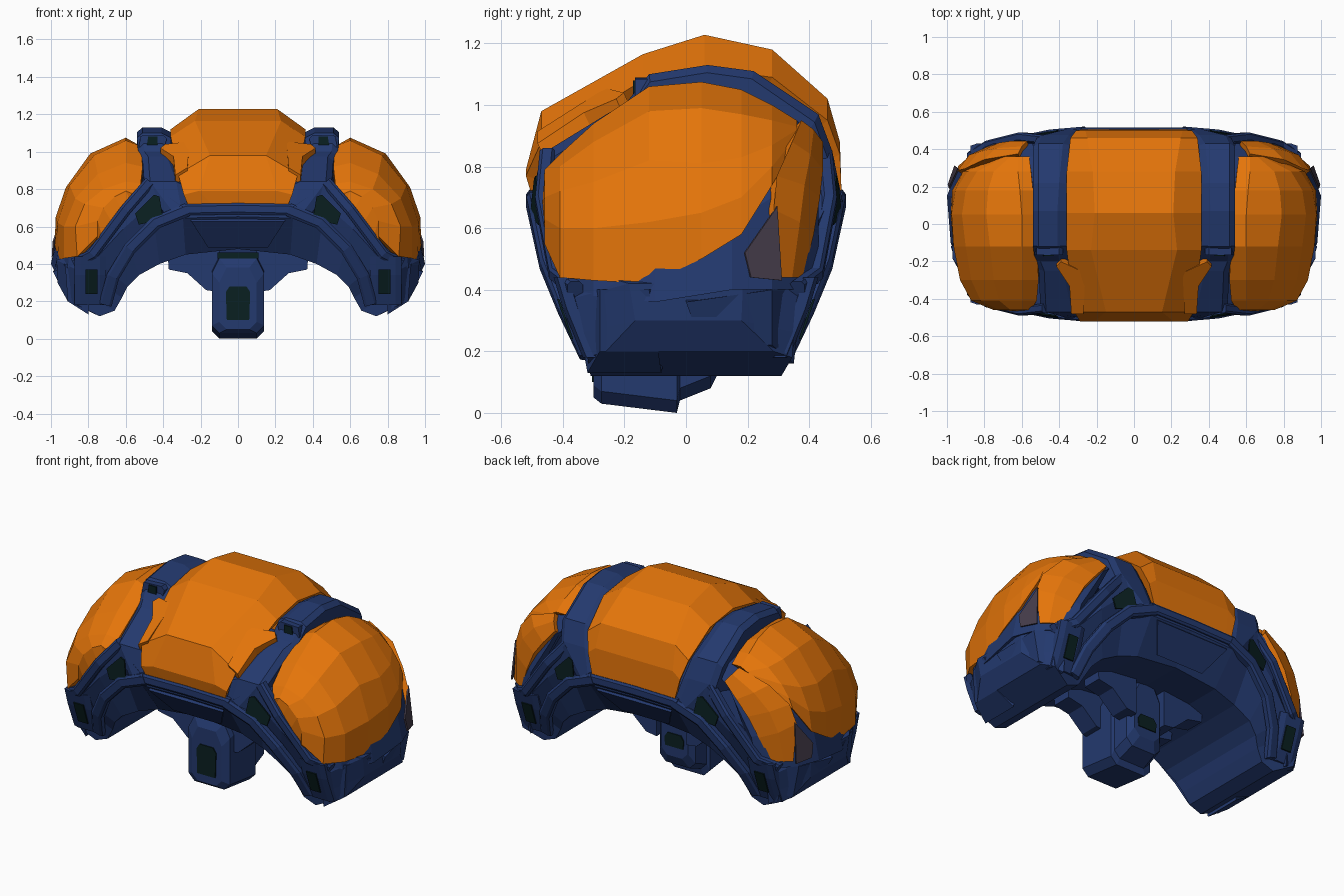
import bpy, bmesh
from mathutils import Vector as V


def mat(name, col):
    m = bpy.data.materials.new(name)
    m.diffuse_color = (*col, 1)
    return m


ORANGE = mat("orange_armor", (0.78, 0.178, 0.003))
BLUE = mat("navy_frame", (0.017, 0.041, 0.158))
GREEN = mat("dark_green_inset", (0.003, 0.014, 0.015))
GREY = mat("dull_grey_panel", (0.06, 0.046, 0.07))


def loft(name, rings, m, mirror=True):
    """Skin closed rings of points, cap both ends, optionally mirror in x."""
    bm = bmesh.new()
    vs = [[bm.verts.new(p) for p in r] for r in rings]
    n = len(rings[0])
    for a, b in zip(vs, vs[1:]):
        for i in range(n):
            j = (i + 1) % n
            bm.faces.new((a[i], a[j], b[j], b[i]))
    bm.faces.new(vs[0])
    bm.faces.new(vs[-1][::-1])
    bmesh.ops.recalc_face_normals(bm, faces=bm.faces)
    me = bpy.data.meshes.new(name)
    bm.to_mesh(me)
    bm.free()
    me.materials.append(m)
    ob = bpy.data.objects.new(name, me)
    bpy.context.collection.objects.link(ob)
    if mirror:
        ob.modifiers.new("mirror", "MIRROR").use_mirror_merge = False
    return ob


def shell(name, rows, m, centre, depth=0.05, mirror=True):
    """Armour plate: rows of outer points thickened towards a centre."""
    c = V(centre)
    rings = []
    for r in rows:
        outer = [V(p) for p in r]
        inner = [p + (c - p).normalized() * depth for p in outer]
        rings.append(outer + inner[::-1])
    return loft(name, rings, m, mirror)


def beam(name, path, a, b, ref=(0, 1, 0), mirror=True, m=BLUE):
    """Chamfered bar along a path: half size a along ref, b across it."""
    pts, ref, rings = [V(p) for p in path], V(ref), []
    for i, p in enumerate(pts):
        t = (pts[min(i + 1, len(pts) - 1)] - pts[max(i - 1, 0)]).normalized()
        s = t.cross(ref).normalized()
        k = 0.6
        prof = ((1, k), (k, 1), (-k, 1), (-1, k), (-1, -k), (-k, -1), (k, -1), (1, -k))
        rings.append([p + ref * a * u + s * b * v for u, v in prof])
    return loft(name, rings, m, mirror)


def plate(name, pts, d, m, mirror=True):
    """Flat polygon given a small thickness along d."""
    d = V(d)
    return loft(name, [[V(p) + d for p in pts], [V(p) - d for p in pts]], m, mirror)


# Saddle-shaped arch body: outer x z, inner x z, front y, back y, inner y, corner chamfer
ARCH = [(0, .71, 0, .48, -.50, .50, .36, 0), (.30, .71, .28, .45, -.50, .50, .36, 0),
        (.48, .83, .42, .40, -.47, .48, .36, 0), (.65, .67, .53, .34, -.455, .455, .36, 0),
        (.84, .47, .59, .28, -.42, .41, .34, .06), (.97, .42, .62, .22, -.375, .375, .32, .19),
        (.965, .30, .66, .15, -.335, .35, .31, .17), (.91, .20, .74, .12, -.32, .345, .31, .06)]
rings = []
for ox, oz, ix, iz, f, b, yi, c in ARCH:
    rx, rz = ox + (ix - ox) * .3, oz + (iz - oz) * .25
    rings.append([(ox, f + c, oz), (ox, b - c, oz), (rx, b, rz), (ix, yi, iz), (ix, -yi, iz), (rx, f, rz)])
loft("arch_body", rings, BLUE)

# Centre armour dome: y, edge half width and z, crown half width and z
CENTRE = [(-.505, .27, .72, .14, .72), (-.52, .29, .77, .21, .79), (-.47, .32, .88, .15, .98),
          (-.14, .36, 1.08, .23, 1.165), (.06, .36, 1.12, .21, 1.228), (.28, .36, 1.09, .22, 1.18),
          (.46, .34, .95, .25, 1.02), (.50, .31, .84, .26, .88), (.505, .28, .72, .24, .72)]
shell("centre_dome", [[(-w, y, z), (-w2, y, z2), (w2, y, z2), (w, y, z)]
                      for y, w, z, w2, z2 in CENTRE], ORANGE, (0, 0, .6), .12, False)
plate("centre_cheek", [(.26, -.25, 1.03), (.39, -.19, 1.015), (.415, -.215, .995),
                       (.345, -.32, .95), (.335, -.47, .85), (.27, -.47, .89)],
      (0, -.012, .025), ORANGE)

# Shoulder domes: each row is x z pairs from inner top edge to outer low edge
DOME = {-.46: [(.55, .77), (.60, .79), (.66, .76), (.72, .70), (.75, .63), (.75, .55)],
        -.41: [(.52, .83), (.60, .84), (.72, .80), (.82, .72), (.87, .60), (.86, .44)],
        -.30: [(.51, .92), (.60, .94), (.75, .88), (.87, .75), (.93, .60), (.93, .43)],
        -.12: [(.52, 1.03), (.60, 1.06), (.77, .98), (.90, .82), (.965, .62), (.96, .42)],
        .05: [(.53, 1.03), (.60, 1.075), (.79, .99), (.92, .81), (.975, .65), (.98, .50)],
        .18: [(.54, 1.02), (.61, 1.05), (.78, .97), (.90, .83), (.955, .70), (.972, .58)],
        .28: [(.55, .99), (.62, 1.0), (.75, .95), (.84, .87), (.89, .80), (.915, .74)],
        .36: [(.56, .95), (.62, .95), (.66, .93), (.69, .92), (.71, .90), (.73, .88)]}
face_edge = [(.54, -.44, .77), (.57, -.462, .73), (.61, -.468, .67), (.66, -.462, .60),
             (.72, -.44, .52), (.79, -.395, .43)]
shell("shoulder_dome", [face_edge] + [[(x, y, z) for x, z in r] for y, r in DOME.items()],
      ORANGE, (.5, -.05, .55), .04)

# Blue shell beneath the shoulder domes
UNDER = {-.41: [(.53, .79), (.60, .79), (.68, .73), (.74, .64), (.77, .55), (.80, .40)],
         -.30: [(.51, .89), (.60, .90), (.72, .83), (.83, .72), (.89, .58), (.91, .38)],
         -.10: [(.52, 1.0), (.60, 1.02), (.75, .94), (.87, .79), (.94, .62), (.98, .36)],
         .15: [(.53, 1.0), (.61, 1.01), (.75, .93), (.87, .80), (.955, .62), (1.0, .40)],
         .28: [(.54, .97), (.63, .96), (.74, .91), (.83, .82), (.91, .70), (.95, .40)],
         .36: [(.54, .95), (.62, .92), (.70, .86), (.79, .75), (.85, .62), (.87, .40)],
         .43: [(.54, .88), (.58, .85), (.62, .78), (.68, .68), (.74, .58), (.78, .42)]}
shell("shoulder_underlay", [[(x, y, z) for x, z in r] for y, r in UNDER.items()], BLUE, (.5, 0, .6), .05)

# Rear shoulder plate, grey side panel and the rim around them
shell("rear_shoulder_plate", [
    [(.62, .375, .95), (.80, .345, .88), (.905, .295, .77), (.945, .285, .66), (.94, .31, .44)],
    [(.60, .415, .92), (.74, .405, .84), (.83, .385, .74), (.88, .37, .62), (.90, .345, .44)],
    [(.57, .445, .88), (.65, .445, .79), (.72, .435, .70), (.78, .415, .58), (.84, .38, .44)]],
    ORANGE, (.5, 0, .6), .03)
plate("grey_side_panel", [(.987, .19, .52), (.938, .295, .67), (.957, .31, .43), (.992, .21, .44)],
      (.004, .002, 0), GREY)

# Two ribs running over the top: y, z, inner x, outer x
RIB = [(-.505, .68, .25, .38), (-.47, .84, .28, .50), (-.25, .975, .33, .51), (-.20, 1.0, .35, .53),
       (-.12, 1.10, .36, .54), (.07, 1.13, .36, .54), (.22, 1.11, .35, .54), (.43, .97, .33, .54),
       (.475, .85, .30, .52), (.51, .68, .25, .38)]
rings = []
for y, z, a, b in RIB:
    iy, iz = y * .78, .55 + (z - .55) * .6
    oy, oz = y * .97, z - .025
    rings.append([(a, oy, oz), (a + .05, y, z), (b - .03, y, z), (b, oy, oz), (b, iy, iz), (a, iy, iz)])
loft("top_rib", rings, BLUE)
plate("rib_window_frame", [(x, -.14, z) for x, z in ((.40, 1.0), (.51, 1.0), (.53, 1.03), (.52, 1.085),
                                                     (.40, 1.09), (.38, 1.07))], (0, .025, 0), BLUE)
plate("rib_window", [(.43, -.168, 1.02), (.49, -.168, 1.02), (.48, -.168, 1.08), (.43, -.168, 1.08)],
      (0, .004, 0), GREEN)

# Front and back rims, triangular insets and arm windows
for s, side in ((-1, "front"), (1, "back")):
    beam(side + "_arch_rim", [(-.30, s * .495, .69), (0, s * .495, .695), (.30, s * .495, .69)],
         .022, .03, mirror=False)
    beam(side + "_arm_rim", [(.27, s * .495, .69), (.44, s * .48, .62), (.58, s * .45, .48),
                             (.67, s * .39, .33), (.71, s * .32, .18)], .025, .035)
    beam(side + "_dome_rim", [(.47, s * .45, .84), (.60, s * .465, .69), (.78, s * .42, .45),
                              (.88, s * .36, .40)], .025, .03)
    plate(side + "_triangle_inset", [(.40, s * .503, .64), (.42, s * .49, .76), (.45, s * .485, .77),
                                     (.55, s * .475, .67), (.53, s * .475, .61)], (0, .004, 0), GREEN)
    beam(side + "_arm_post", [(.79, s * .40, .44), (.79, s * .37, .34), (.79, s * .305, .18)],
         .03, .085)
    plate(side + "_arm_window", [(.75, s * .415, .37), (.815, s * .415, .37), (.815, s * .37, .24),
                                 (.75, s * .37, .24)], (0, .004, 0), GREEN)
    # Raised panel under the arch rim and stepped blocks joining the keel
    plate(side + "_under_panel", [(-.25, s * .49, .64), (.25, s * .49, .64), (.16, s * .38, .50),
                                  (-.16, s * .38, .50)], (0, s * .012, -.012), BLUE, False)
    prof = [(.10, .25), (.17, .26), (.27, .35), (.37, .37), (.38, .50), (.10, .50)]
    y0 = s * .13 - .05
    loft(side + "_keel_brace", [[(x, y0 - .06, z) for x, z in prof], [(x, y0 + .06, z) for x, z in prof]], BLUE)

# Lower side blocks
loft("front_side_block", [[(.80, -.32, .13), (.80, -.08, .13), (.80, -.02, .40), (.80, -.37, .40)],
                          [(.91, -.28, .20), (.91, -.09, .20), (.98, -.12, .40), (.925, -.28, .40)]], BLUE)
loft("rear_side_block", [[(.80, .0, .16), (.80, .35, .16), (.80, .38, .42), (.80, .0, .42)],
                         [(.92, .05, .22), (.92, .28, .22), (.955, .28, .40), (.99, .0, .36)]], BLUE)

# Central keel: y, half width, low z, high z
rings = []
for y, w, a, b in [(-.30, .10, .05, .38), (-.275, .14, .03, .43), (-.03, .14, 0, .5), (-.02, .125, .04, .5),
                   (.08, .12, .08, .5), (.11, .09, .14, .48)]:
    c = .04
    rings.append([(-w + c, y, a), (w - c, y, a), (w, y, a + c), (w, y, b - 2 * c), (w - c, y, b),
                  (-w + c, y, b), (-w, y, b - 2 * c), (-w, y, a + c)])
loft("keel", rings, BLUE, False)
for y, name in ((-.302, "keel_front_window"), (.112, "keel_back_window")):
    plate(name, [(-.06, y, .10 if y < 0 else .2), (.06, y, .10 if y < 0 else .2), (.065, y, .25),
                 (.045, y, .28), (-.045, y, .28), (-.065, y, .25)], (0, .004, 0), GREEN, False)
plate("keel_top_inset", [(-.11, -.275, .43), (.11, -.275, .43), (.11, -.275, .46), (-.11, -.275, .46)],
      (0, .004, 0), GREEN, False)
